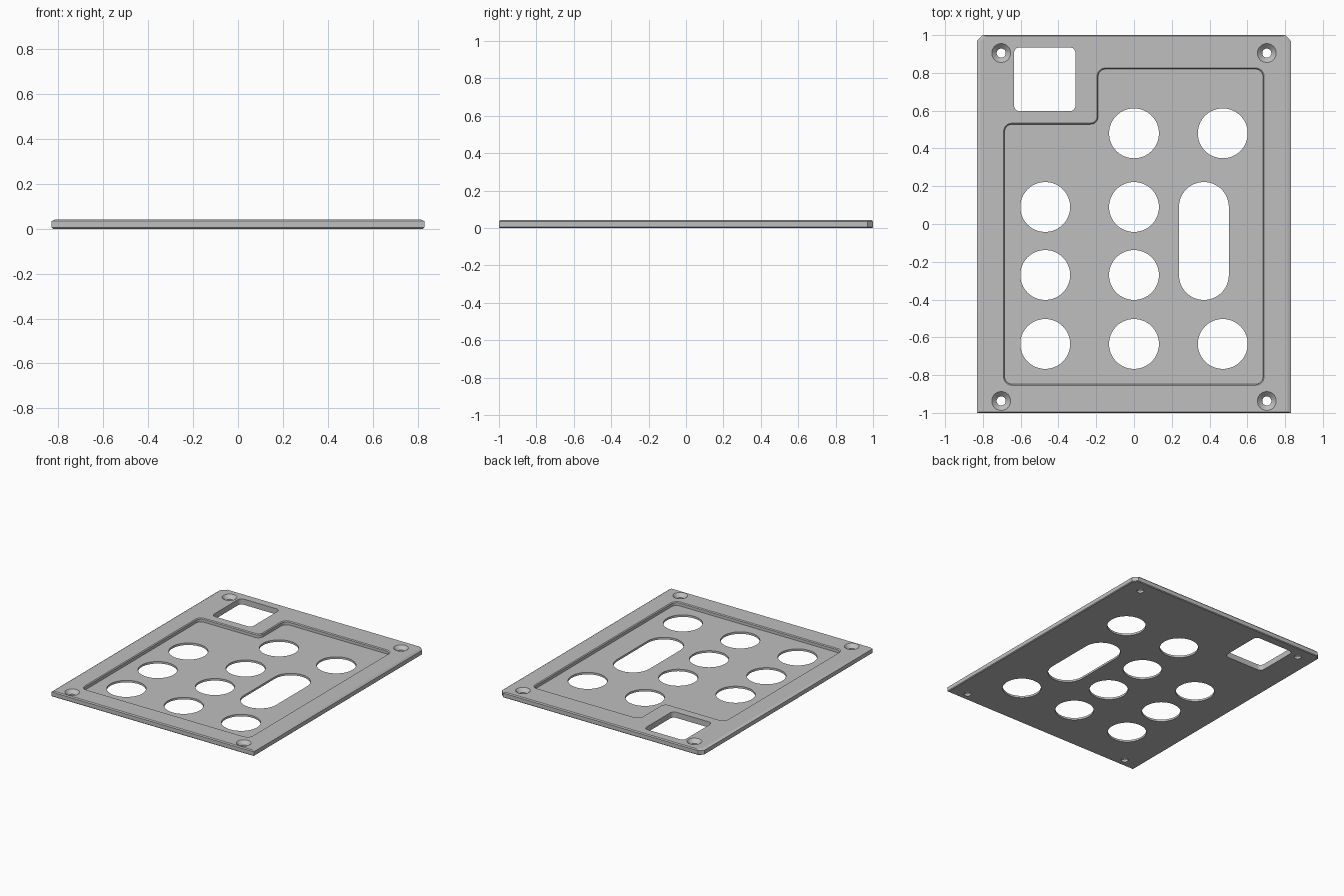
import bpy, bmesh, math
from mathutils import Vector

cube = bpy.data.objects.get("Cube")
if cube:
    bpy.data.objects.remove(cube, do_unlink=True)

THICK, FLOOR = 0.042, 0.015

grey = bpy.data.materials.new("light_grey")
grey.use_nodes = True
grey.diffuse_color = (0.52, 0.52, 0.52, 1)
grey.node_tree.nodes["Principled BSDF"].inputs["Base Color"].default_value = grey.diffuse_color


def rounded(corners, r, steps=8):
    """Right-angled outline with every corner rounded."""
    pts = [Vector(c) for c in corners]
    out = []
    for i, p in enumerate(pts):
        u = (pts[i - 1] - p).normalized()
        v = (pts[(i + 1) % len(pts)] - p).normalized()
        centre = p + (u + v) * r
        for k in range(steps + 1):
            t = math.pi / 2 * k / steps
            out.append(centre - (v * math.cos(t) + u * math.sin(t)) * r)
    return out


def circle(x, y, r, n=64):
    return [Vector((x + r * math.cos(math.tau * i / n), y + r * math.sin(math.tau * i / n)))
            for i in range(n)]


def slot(x, y0, y1, r, n=32):
    out = []
    for y, start in ((y1, 0), (y0, math.pi)):
        for i in range(n + 1):
            t = start + math.pi * i / n
            out.append(Vector((x + r * math.cos(t), y + r * math.sin(t))))
    return out


def grow(pts, d):
    """Offset a counter-clockwise outline outwards."""
    out = []
    for i, p in enumerate(pts):
        e1 = (p - pts[i - 1]).normalized()
        e2 = (pts[(i + 1) % len(pts)] - p).normalized()
        n1, n2 = Vector((e1.y, -e1.x)), Vector((e2.y, -e2.x))
        out.append(p + (n1 + n2) * d / (1 + n1.dot(n2)))
    return out


def loft(name, rings):
    """Closed solid through (outline, height) rings."""
    bm = bmesh.new()
    loops = [[bm.verts.new((p.x, p.y, z)) for p in pts] for pts, z in rings]
    bm.faces.new(loops[0][::-1])
    bm.faces.new(loops[-1])
    n = len(loops[0])
    for a, b in zip(loops, loops[1:]):
        for i in range(n):
            j = (i + 1) % n
            bm.faces.new((a[i], a[j], b[j], b[i]))
    bmesh.ops.recalc_face_normals(bm, faces=bm.faces)
    mesh = bpy.data.meshes.new(name)
    bm.to_mesh(mesh)
    bm.free()
    mesh.materials.append(grey)
    ob = bpy.data.objects.new(name, mesh)
    bpy.context.collection.objects.link(ob)
    return ob


def through(name, pts):
    return loft(name, [(pts, -0.05), (pts, 0.1)])


# Plate with clipped rear corners and eased edges
W, L, C = 0.83, 1.0, 0.03
outline = [Vector(p) for p in ((-W, -L), (W, -L), (W, L - C), (W - C, L), (C - W, L), (-W, L - C))]
top = [Vector((p.x * 0.98, p.y * 0.994)) for p in outline]
plate = loft("face_plate", [(grow(outline, -0.005), 0), (outline, 0.005),
                            (outline, THICK - 0.008), (top, THICK)])

# Stepped recess with a softened rim
recess = rounded([(-0.685, -0.848), (0.683, -0.848), (0.683, 0.82), (-0.19, 0.82),
                  (-0.19, 0.528), (-0.685, 0.528)], 0.04)
cutters = [loft("recess_cutter", [(recess, FLOOR), (recess, THICK - 0.006),
                                  (grow(recess, 0.02), THICK + 0.014)])]

# Button holes
col = 0.47
for x, y in ((0, 0.48), (col, 0.48), (-col, 0.09), (0, 0.09), (-col, -0.27), (0, -0.27),
             (-col, -0.635), (0, -0.635), (col, -0.635)):
    cutters.append(through("button_cutter", circle(x, y, 0.132)))
cutters.append(through("slot_cutter", slot(0.37, -0.27, 0.09, 0.132)))

# Square window
cutters.append(through("window_cutter", rounded(
    [(-0.635, 0.597), (-0.31, 0.597), (-0.31, 0.935), (-0.635, 0.935)], 0.03)))

# Countersunk screw holes
for x in (-0.703, 0.703):
    for y in (0.905, -0.937):
        cutters.append(loft("screw_cutter", [(circle(x, y, r, 40), z) for r, z in (
            (0.024, -0.05), (0.024, THICK - 0.026), (0.07, THICK + 0.02))]))

# Cut everything from the plate
bpy.ops.object.select_all(action='DESELECT')
bpy.context.view_layer.objects.active = plate
plate.select_set(True)
for cutter in cutters:
    mod = plate.modifiers.new("cut", 'BOOLEAN')
    mod.operation = 'DIFFERENCE'
    mod.solver = 'EXACT'
    mod.object = cutter
    bpy.ops.object.modifier_apply(modifier=mod.name)
    bpy.data.objects.remove(cutter, do_unlink=True)

bpy.ops.object.shade_smooth_by_angle(angle=math.radians(25))
